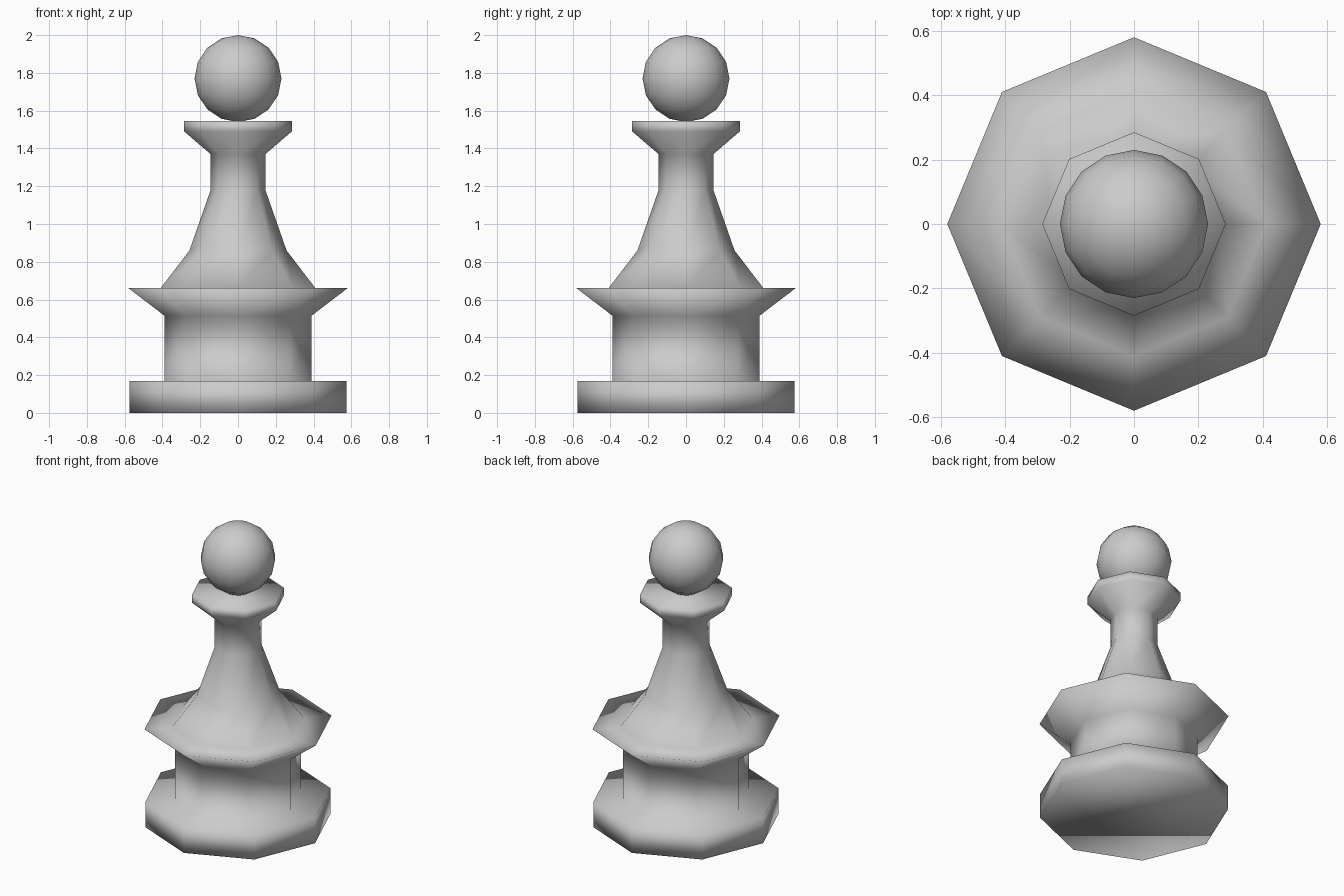
import bpy, bmesh
from math import sin, cos, tau

if "Cube" in bpy.data.objects:
    bpy.data.objects.remove(bpy.data.objects["Cube"])

SIDES = 8


def lathe(name, profile):
    """Turn a (radius, height) profile into a closed, capped, smooth octagonal solid."""
    bm = bmesh.new()
    rings = [[bm.verts.new((r * cos(tau * i / SIDES), r * sin(tau * i / SIDES), z))
              for i in range(SIDES)] for r, z in profile]
    for low, high in zip(rings, rings[1:]):
        for i in range(SIDES):
            j = (i + 1) % SIDES
            bm.faces.new((low[i], low[j], high[j], high[i]))
    bm.faces.new(rings[0][::-1])
    bm.faces.new(rings[-1])
    for f in bm.faces:
        f.smooth = True
    mesh = bpy.data.meshes.new(name)
    bm.to_mesh(mesh)
    bm.free()
    obj = bpy.data.objects.new(name, mesh)
    bpy.context.collection.objects.link(obj)
    return obj


# Turned body: foot, drum, flared skirt, tapering stem, collar
lathe("body", [
    (0.575, 0.0), (0.575, 0.17),
    (0.39, 0.17), (0.39, 0.515),
    (0.58, 0.66), (0.41, 0.66),
    (0.257, 0.86), (0.145, 1.18), (0.145, 1.37),
    (0.285, 1.49), (0.285, 1.545),
])

# Round head resting on the collar
bpy.ops.mesh.primitive_uv_sphere_add(segments=16, ring_count=8, radius=0.23,
                                     location=(0, 0, 1.77))
head = bpy.context.object
head.name = "head"
bpy.ops.object.shade_smooth()
